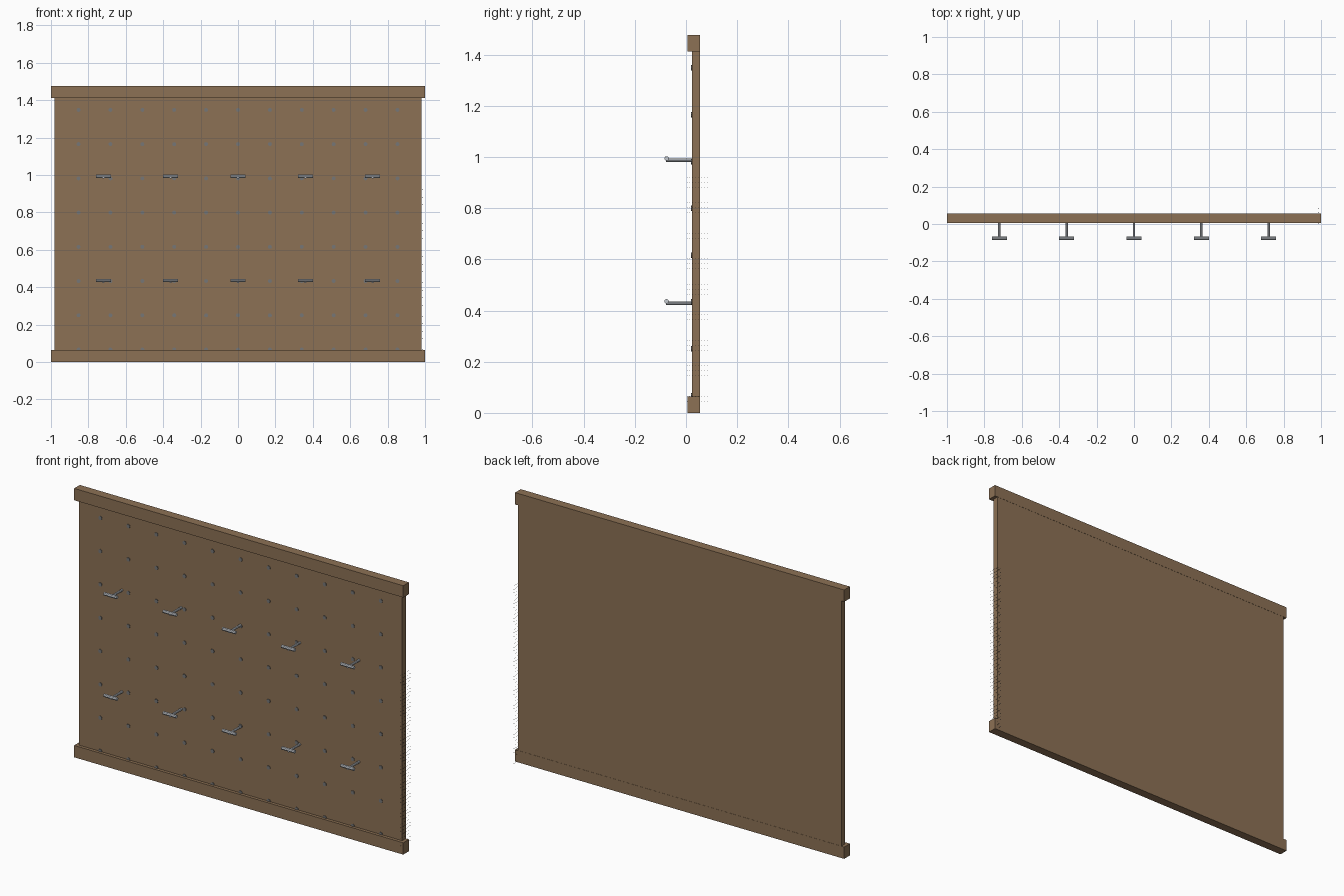
import bpy, bmesh
from mathutils import Matrix, Vector

cube = bpy.data.objects.get("Cube")
if cube:
    bpy.data.objects.remove(cube, do_unlink=True)


def material(name, color):
    mat = bpy.data.materials.new(name)
    mat.use_nodes = True
    mat.diffuse_color = (*color, 1)
    mat.node_tree.nodes["Principled BSDF"].inputs["Base Color"].default_value = (*color, 1)
    return mat


wood = material("brown wood", (0.265, 0.165, 0.09))
steel = material("light steel", (0.55, 0.58, 0.62))
hole_grey = material("hole grey", (0.18, 0.18, 0.18))


def add_box(bm, low, high):
    low, high = Vector(low), Vector(high)
    matrix = Matrix.Translation((low + high) / 2) @ Matrix.Diagonal((*(high - low), 1))
    bmesh.ops.create_cube(bm, size=1, matrix=matrix)


def add_rod(bm, start, end, radius, sides):
    start, end = Vector(start), Vector(end)
    axis = end - start
    turn = axis.to_track_quat('Z', 'Y').to_matrix().to_4x4()
    bmesh.ops.create_cone(bm, cap_ends=True, segments=sides, radius1=radius, radius2=radius,
                          depth=axis.length, matrix=Matrix.Translation((start + end) / 2) @ turn)


def finish(bm, name, mat):
    mesh = bpy.data.meshes.new(name)
    bm.to_mesh(mesh)
    bm.free()
    mesh.materials.append(mat)
    obj = bpy.data.objects.new(name, mesh)
    bpy.context.collection.objects.link(obj)
    return obj


def box(name, low, high, mat):
    bm = bmesh.new()
    add_box(bm, low, high)
    return finish(bm, name, mat)


# Board between a top and a bottom rail
FRONT, BACK, TOP, RAIL = 0.023, 0.055, 1.477, 0.065
box("board", (-0.982, FRONT, 0.03), (0.982, BACK - 0.001, TOP - 0.03), wood)
box("bottom_rail", (-1, 0.006, 0), (1, BACK, RAIL), wood)
box("top_rail", (-1, 0.006, TOP - RAIL), (1, BACK, TOP), wood)

# Grid of peg holes as thin discs
bm = bmesh.new()
for col in range(-5, 6):
    for row in range(8):
        x, z = col * 0.1705, 0.067 + row * 0.183
        add_rod(bm, (x, FRONT + 0.002, z), (x, FRONT - 0.003, z), 0.011, 8)
finish(bm, "peg_holes", hole_grey)

# Two rows of T-shaped hooks
for label, z in (("lower", 0.429), ("upper", 0.987)):
    for i in range(5):
        x = (i - 2) * 0.36
        bm = bmesh.new()
        add_rod(bm, (x, FRONT + 0.005, z), (x, -0.078, z), 0.0065, 8)
        add_rod(bm, (x - 0.04, -0.076, z + 0.007), (x + 0.04, -0.076, z + 0.007), 0.009, 8)
        finish(bm, f"{label}_hook_{i + 1}", steel)

# Fine specks along the left edge
bm = bmesh.new()
for col in range(8):
    for row in range(50):
        y, z = 0.003 + col * 0.0114, 0.005 + row * 0.0199
        add_box(bm, (0.985, y, z), (0.988, y + 0.002, z + 0.001))
finish(bm, "edge_specks", hole_grey)
